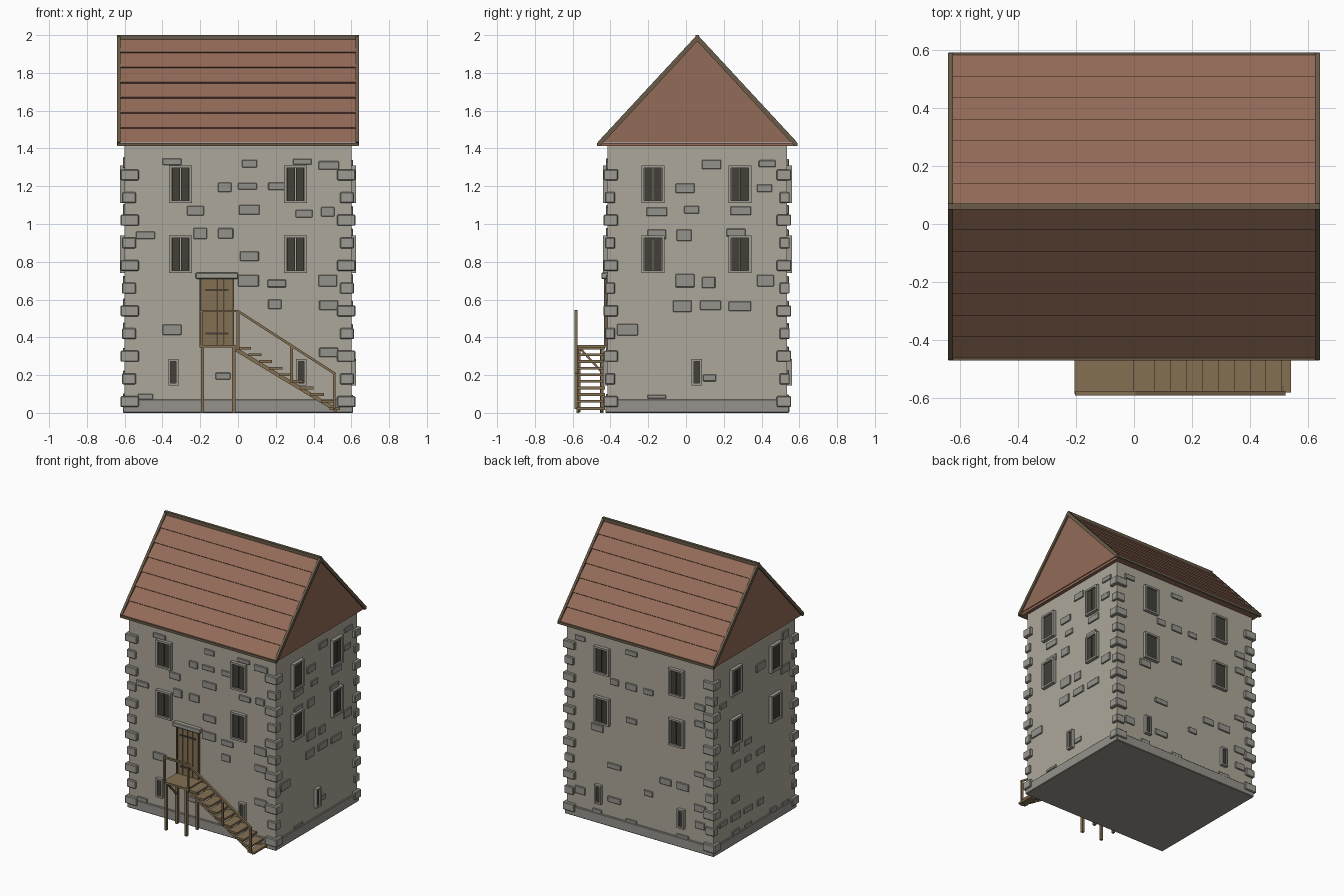
import bpy, bmesh, random
from mathutils import Vector, Matrix

if "Cube" in bpy.data.objects:
    bpy.data.objects.remove(bpy.data.objects["Cube"])

random.seed(7)
CY = 0.06                                   # centre of the house in y
HX, Y0, Y1, TOP = 0.6, -0.415, 0.535, 1.415


def material(name, rgb):
    m = bpy.data.materials.new(name)
    m.diffuse_color = (*rgb, 1)
    m.use_nodes = True
    m.node_tree.nodes["Principled BSDF"].inputs["Base Color"].default_value = m.diffuse_color
    return m


WALL = material("plaster", (0.42, 0.39, 0.32))
STONE = material("stone", (0.30, 0.29, 0.26))
PALE = material("quoin_stone", (0.34, 0.33, 0.29))
ROOF = material("roof_tile", (0.29, 0.145, 0.095))
TRIM = material("roof_trim", (0.14, 0.105, 0.065))
WOOD = material("wood", (0.23, 0.16, 0.085))
DARK = material("dark_shutter", (0.055, 0.05, 0.038))
IRON = material("iron", (0.06, 0.05, 0.035))


def box(x0, x1, y0, y1, z0, z1):
    c = Vector((x0 + x1, y0 + y1, z0 + z1)) / 2
    return Matrix.Translation(c) @ Matrix.Diagonal((abs(x1 - x0), abs(y1 - y0), abs(z1 - z0), 1))


def beam(p, q, wy, wz):
    p, q = Vector(p), Vector(q)
    d = (q - p).normalized()
    side = Vector((0, 1, 0)) if abs(d.y) < 0.5 else Vector((1, 0, 0))
    side = (side - d * side.dot(d)).normalized()
    rot = Matrix((d, side, d.cross(side))).transposed().to_4x4()
    return Matrix.Translation((p + q) / 2) @ rot @ Matrix.Diagonal(((q - p).length, wy, wz, 1))


def on_wall(side, u, z, w, h, out, inset=0.01):
    """A box lying on one wall: u runs along the wall, out is its projection."""
    a, b = u - w / 2, u + w / 2
    z0, z1 = z - h / 2, z + h / 2
    if side == "front":
        return box(a, b, Y0 - out, Y0 + inset, z0, z1)
    if side == "back":
        return box(a, b, Y1 - inset, Y1 + out, z0, z1)
    s = 1 if side == "right" else -1
    return box(s * (HX - inset), s * (HX + out), a, b, z0, z1)


def finish(name, bm, mat, bevel=0):
    bmesh.ops.recalc_face_normals(bm, faces=bm.faces)
    me = bpy.data.meshes.new(name)
    bm.to_mesh(me)
    bm.free()
    me.materials.append(mat)
    ob = bpy.data.objects.new(name, me)
    bpy.context.collection.objects.link(ob)
    if bevel:
        mod = ob.modifiers.new("bevel", "BEVEL")
        mod.width, mod.segments = bevel, 1
    return ob


def boxes(name, mats, mat, bevel=0):
    bm = bmesh.new()
    for m in mats:
        bmesh.ops.create_cube(bm, size=1, matrix=m)
    return finish(name, bm, mat, bevel)


def extrude_x(name, profile, x0, x1, mat):
    bm = bmesh.new()
    f = bm.faces.new([bm.verts.new((x0, y, z)) for y, z in profile])
    r = bmesh.ops.extrude_face_region(bm, geom=[f])
    vs = [g for g in r["geom"] if isinstance(g, bmesh.types.BMVert)]
    bmesh.ops.translate(bm, verts=vs, vec=(x1 - x0, 0, 0))
    return finish(name, bm, mat)


# Walls and plinth
boxes("walls", [box(-HX, HX, Y0, Y1, 0.02, TOP + 0.01)], WALL)
boxes("plinth", [box(-0.61, 0.61, Y0 - 0.012, Y1 + 0.012, 0, 0.072)], STONE, 0.004)

# Corner stones, alternating wide and narrow
quoins = []
for i in range(11):
    z = 0.06 + 0.12 * i
    w, o = (0.075, 0.022) if i % 2 == 0 else (0.06, 0.014)
    for sx in (-1, 1):
        for y, sy in ((Y0, -1), (Y1, 1)):
            quoins.append(box(sx * (HX - w), sx * (HX + o), y - sy * (w - 0.02), y + sy * o, z - 0.029, z + 0.029))
boxes("corner_stones", quoins, PALE, 0.005)

# Windows with frames and pairs of shutters, plus slits
frames, panes = [], []


def window(side, u, z, w, h, t, leaves):
    for s in (-1, 1):
        frames.append(on_wall(side, u + s * (w - t) / 2, z, t, h, 0.025))
        frames.append(on_wall(side, u, z + s * (h - t) / 2, w - 2 * t, t, 0.025))
    lw = (w - 2 * t) / leaves
    for k in range(leaves):
        panes.append(on_wall(side, u + (k - (leaves - 1) / 2) * lw, z, lw - 0.004 * (leaves - 1), h - 2 * t, 0.014))


for side, us in (("front", (-0.305, 0.305)), ("back", (-0.305, 0.305)),
                 ("right", (-0.175, 0.285)), ("left", (-0.175, 0.285))):
    for u in us:
        for z in (0.84, 1.21):
            window(side, u, z, 0.122, 0.2, 0.014, 2)
for side, u in (("front", -0.342), ("front", 0.335), ("back", -0.342), ("back", 0.335), ("right", 0.057)):
    window(side, u, 0.215, 0.054, 0.14, 0.012, 1)
boxes("window_frames", frames, PALE)
boxes("window_shutters", panes, DARK)

# Scattered facing stones: centre u, z, width, height
front = [(-.35, 1.33, .1, .035), (.06, 1.32, .08, .04), (.34, 1.33, .1, .03), (.48, 1.31, .11, .045),
         (-.07, 1.195, .07, .05), (.05, 1.2, .1, .035), (.205, 1.2, .09, .04), (-.225, 1.07, .09, .05),
         (.06, 1.075, .11, .05), (.35, 1.055, .09, .04), (.475, 1.065, .07, .05), (-.49, .94, .1, .04),
         (-.2, .95, .07, .06), (-.065, .95, .08, .055), (.06, .83, .1, .05), (.055, .7, .11, .06),
         (.205, .685, .1, .04), (.475, .7, .1, .06), (.195, .575, .07, .05), (.48, .57, .1, .05),
         (-.35, .44, .1, .055), (.48, .32, .1, .05), (-.08, .195, .08, .035), (-.49, .085, .08, .03)]
right = [(.135, 1.315, .1, .05), (.43, 1.32, .09, .035), (-.005, 1.19, .1, .05), (.415, 1.19, .08, .04),
         (-.155, 1.065, .11, .045), (.03, 1.075, .08, .04), (.29, 1.07, .11, .045), (-.155, .945, .1, .05),
         (-.01, .94, .08, .06), (.265, .955, .1, .04), (-.005, .7, .1, .07), (.12, .69, .07, .06),
         (.42, .7, .09, .06), (-.02, .565, .1, .06), (.13, .57, .11, .05), (.285, .565, .12, .05),
         (-.31, .44, .11, .06), (.125, .185, .07, .035), (-.155, .085, .1, .02)]
stones = [on_wall("front", *s, 0.009) for s in front] + [on_wall("right", *s, 0.009) for s in right]
for side, us, chance in (("back", [-.49 + .14 * k for k in range(8)], 0.3),
                         ("left", [-.3 + .145 * k for k in range(6)], 0.38)):
    blocked = (-.305, .305) if side == "back" else (-.175, .285)
    for r in range(11):
        z = 0.075 + 0.125 * r
        for u in us:
            near = any(abs(u - b) < 0.11 for b in blocked) and min(abs(z - .84), abs(z - 1.21)) < 0.12
            slit = side == "back" and abs(abs(u) - .34) < 0.09 and 0.1 < z < 0.3
            if random.random() < chance and not near and not slit:
                stones.append(on_wall(side, u, z, random.uniform(.07, .11), random.uniform(.035, .06), 0.009))
boxes("facing_stones", stones, STONE, 0.003)

# Roof: gabled block with stepped tile courses
N, HALF, EAVE, RIDGE = 7, 0.515, 1.425, 1.985
slope = []
for i in range(N):
    for t, lift in ((i / N, 0.009), ((i + 1) / N, 0.0)):
        slope.append((HALF * (1 - t) + lift * 0.74, EAVE + (RIDGE - EAVE) * t + lift * 0.68))
profile = [(CY - y, z) for y, z in slope] + [(CY + y, z) for y, z in reversed(slope[:-1])]
extrude_x("tiled_roof", profile, -0.63, 0.63, ROOF)
boxes("roof_soffit", [box(-0.625, 0.625, CY - 0.515, CY + 0.515, 1.412, 1.43)], ROOF)

# Barge boards, ridge cap and eave boards
trim = [beam((sx * 0.631, CY + s * 0.519, 1.425), (sx * 0.631, CY, 1.985), 0.018, 0.024)
        for sx in (-1, 1) for s in (-1, 1)]
trim.append(box(-0.64, 0.64, CY - 0.01, CY + 0.01, 1.975, 2.0))
trim += [box(-0.638, 0.638, CY + s * 0.521 - 0.009, CY + s * 0.521 + 0.009, 1.412, 1.43) for s in (-1, 1)]
boxes("roof_trim", trim, TRIM)

# Door with planks, straps, jambs and lintel
boxes("door", [box(-0.193 + k * 0.0405, -0.154 + k * 0.0405, Y0 - 0.012, Y0 + 0.01, 0.355, 0.71) for k in range(4)], WOOD)
boxes("door_straps", [on_wall("front", -0.113, z, 0.125, 0.012, 0.017) for z in (0.42, 0.65)], IRON)
boxes("door_jambs", [on_wall("front", x, 0.53, 0.01, 0.37, 0.018) for x in (-0.2, -0.027)], TRIM)
boxes("door_lintel", [on_wall("front", -0.112, 0.726, 0.225, 0.032, 0.033)], PALE, 0.004)

# Landing on posts with braces
landing = [box(-0.205, 0.0, -0.585, Y0, 0.345, 0.36)]
for x in (-0.188, -0.022):
    for y in (-0.572, -0.445):
        landing.append(box(x - 0.009, x + 0.009, y - 0.009, y + 0.009, 0, 0.345))
    landing.append(beam((x, -0.555, 0.335), (x, -0.43, 0.2), 0.012, 0.012))
boxes("landing", landing, WOOD)

# Stair: treads on two sloping stringers
treads = [box(0.0 + 0.055 * k, 0.07 + 0.055 * k, -0.58, -0.43, 0.335 - 0.035 * k, 0.349 - 0.035 * k) for k in range(9)]
treads.append(box(0.485, 0.54, -0.58, -0.43, 0.016, 0.03))
boxes("stair_treads", treads, WOOD)
boxes("stair_stringers", [beam((-0.01, y, 0.335), (0.525, y, 0.012), 0.014, 0.02) for y in (-0.565, -0.445)], WOOD)

# Railing
rail_y = -0.582
rails = [box(x - 0.007, x + 0.007, rail_y - 0.007, rail_y + 0.007, z0, z1)
         for x, z0, z1 in ((-0.195, 0.345, 0.54), (0.0, 0.335, 0.54), (0.283, 0.16, 0.355), (0.51, 0.02, 0.21))]
rails.append(box(-0.203, 0.006, rail_y - 0.008, rail_y + 0.008, 0.533, 0.546))
rails.append(beam((-0.002, rail_y, 0.54), (0.517, rail_y, 0.205), 0.016, 0.013))
boxes("railing", rails, WOOD)
